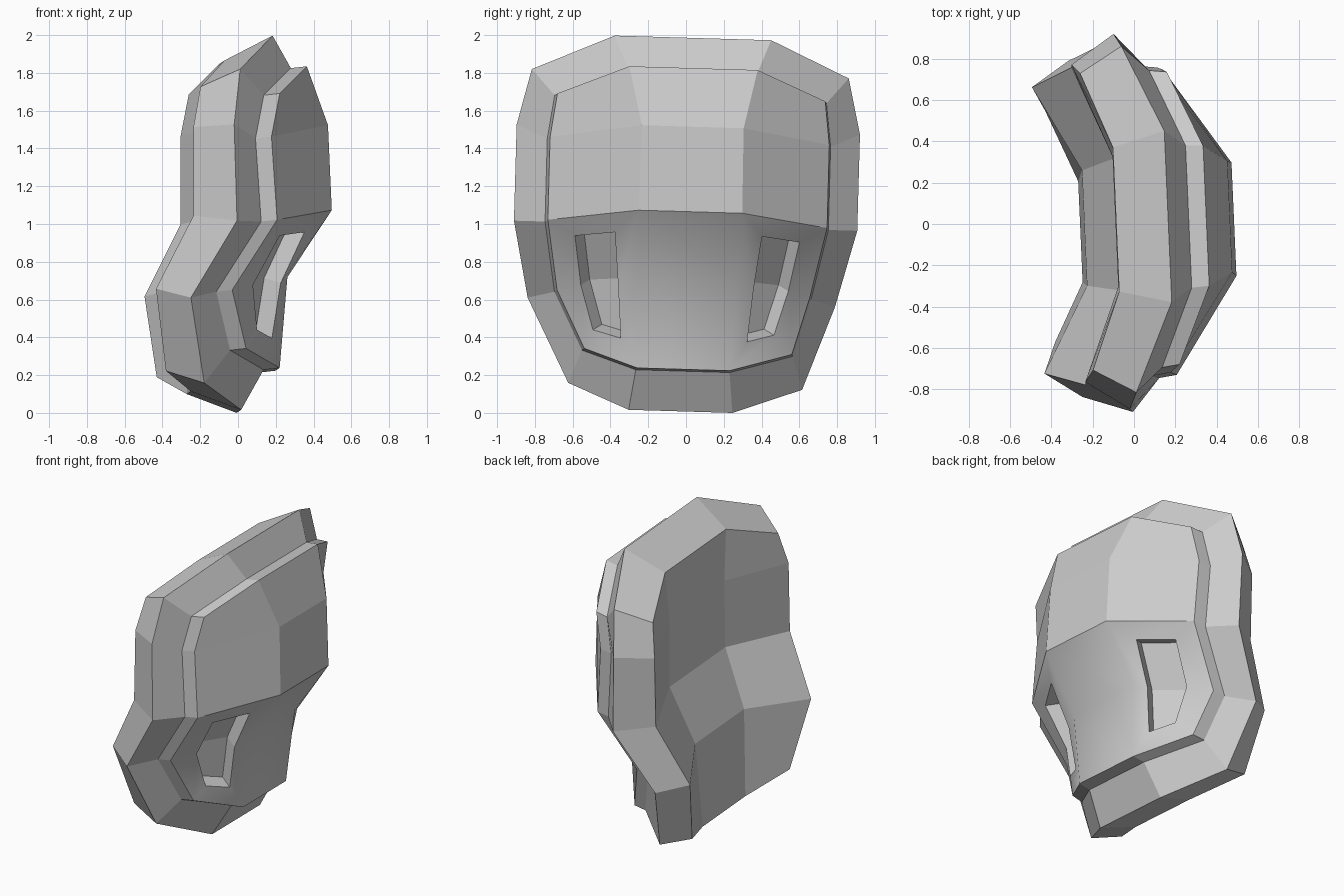
import bpy
import bmesh
from math import radians
from mathutils import Matrix, Vector

cube = bpy.data.objects.get("Cube")
if cube:
    bpy.data.objects.remove(cube, do_unlink=True)

# Half outlines from the top middle round the side to the bottom middle: x, distance from centre, z
rim = [(.165, .415, 1.99), (-.025, .84, 1.8), (-.06, .91, 1.505), (-.045, .91, .995),
       (-.285, .815, .59), (-.205, .62, .145), (.005, .275, .012)]
back = [(-.087, .35, 1.86), (-.23, .72, 1.71), (-.27, .77, 1.495), (-.27, .77, 1.025),
        (-.465, .695, .64), (-.405, .56, .21), (-.26, .245, .11)]
panel = [(.35, .34, 1.83), (.19, .71, 1.675), (.145, .74, 1.445), (.175, .74, 1.005),
         (-.06, .67, .635), (.02, .55, .33), (.21, .245, .235)]

# Inner column of the outer panel and of the hollow back
panel_column = [(.465, .27, 1.52), (.485, .275, 1.07), (.25, .27, .715)]
back_column = [(-.09, .315, 1.52), (-.085, .32, 1.06), (-.24, .28, .69)]

# Vent opening, and the direction in which it is sunk
vent = [(.195, .595, .925), (.335, .39, .95), (.21, .36, .68),
        (.165, .335, .39), (.08, .48, .43), (.055, .55, .665)]
vent_depth = Vector((-.085, -.05, .03))

bm = bmesh.new()


def both_sides(points):
    """Add the points on the front side and mirrored on the rear side."""
    return [[bm.verts.new((x, side * y, z)) for x, y, z in points] for side in (-1, 1)]


def face(verts, smooth=False):
    new_face = bm.faces.new(verts)
    new_face.smooth = smooth
    return new_face


def bridge(first, second, smooth=False):
    """Join two closed loops of equal length with quads."""
    count = len(first)
    for i in range(count):
        j = (i + 1) % count
        face([first[i], first[j], second[j], second[i]], smooth)


def closed_loop(halves):
    return halves[0] + halves[1][::-1]


def columns(halves, column):
    """Split each half into its middle and outer column of vertices."""
    result = []
    for half, inner in zip(halves, both_sides(column)):
        result.append(([half[0]] + inner + [half[-1]], half[1:-1]))
    return result


def fill_middle(sides, smooth_from):
    left, right = sides[0][0], sides[1][0]
    for i in range(len(left) - 1):
        face([left[i], left[i + 1], right[i + 1], right[i]], i >= smooth_from)


# Step at the foot of the raised panel
step = [(x - .085, y * 1.015, z - .01) for x, y, z in panel]

# Rings from back to front, with the lower corners set slightly rearward
all_halves = [both_sides(outline) for outline in (back, rim, step, panel)]
for halves in all_halves:
    for half in halves:
        half[5].co.y += .03
rings = [closed_loop(halves) for halves in all_halves]
for lower, upper in zip(rings, rings[1:]):
    bridge(lower, upper)

# Hollow back
back_sides = columns(all_halves[0], back_column)
fill_middle(back_sides, len(back))
for mid, edge in back_sides:
    for i in range(len(mid) - 1):
        face([mid[i], mid[i + 1], edge[i + 1], edge[i]])

# Raised panel: flat upper part, smooth lower part framing a sunken vent on each side
panel_sides = columns(all_halves[-1], panel_column)
fill_middle(panel_sides, 2)
sunk = [Vector(p) + vent_depth for p in vent]
for (mid, edge), opening, floor in zip(panel_sides, both_sides(vent), both_sides(sunk)):
    for i in range(2):
        face([mid[i], mid[i + 1], edge[i + 1], edge[i]])
    frame = [edge[2], *mid[2:], edge[4], edge[3]]
    bridge(frame, opening, True)
    bridge(opening, floor)
    face([floor[0], floor[1], floor[2], floor[5]])
    face([floor[5], floor[2], floor[3], floor[4]])

bmesh.ops.recalc_face_normals(bm, faces=bm.faces[:])
for e in bm.edges:
    e.smooth = e.calc_face_angle(0) < radians(30)

# Slight turn and tilt of the whole piece
centre = Vector((0, 0, 1))
turn = Matrix.Rotation(radians(-1.7), 3, 'X') @ Matrix.Rotation(radians(2.5), 3, 'Z')
bmesh.ops.rotate(bm, verts=bm.verts[:], cent=centre, matrix=turn)
lowest = min(v.co.z for v in bm.verts)
bmesh.ops.translate(bm, verts=bm.verts[:], vec=(0, 0, -lowest))

mesh = bpy.data.meshes.new("curved_armor_plate")
bm.to_mesh(mesh)
bm.free()
plate = bpy.data.objects.new("curved_armor_plate", mesh)
bpy.context.collection.objects.link(plate)

# Plain grey
grey = bpy.data.materials.new("plain_grey")
grey.use_nodes = True
colour = (.6, .6, .6, 1)
grey.diffuse_color = colour
grey.node_tree.nodes["Principled BSDF"].inputs["Base Color"].default_value = colour
mesh.materials.append(grey)
